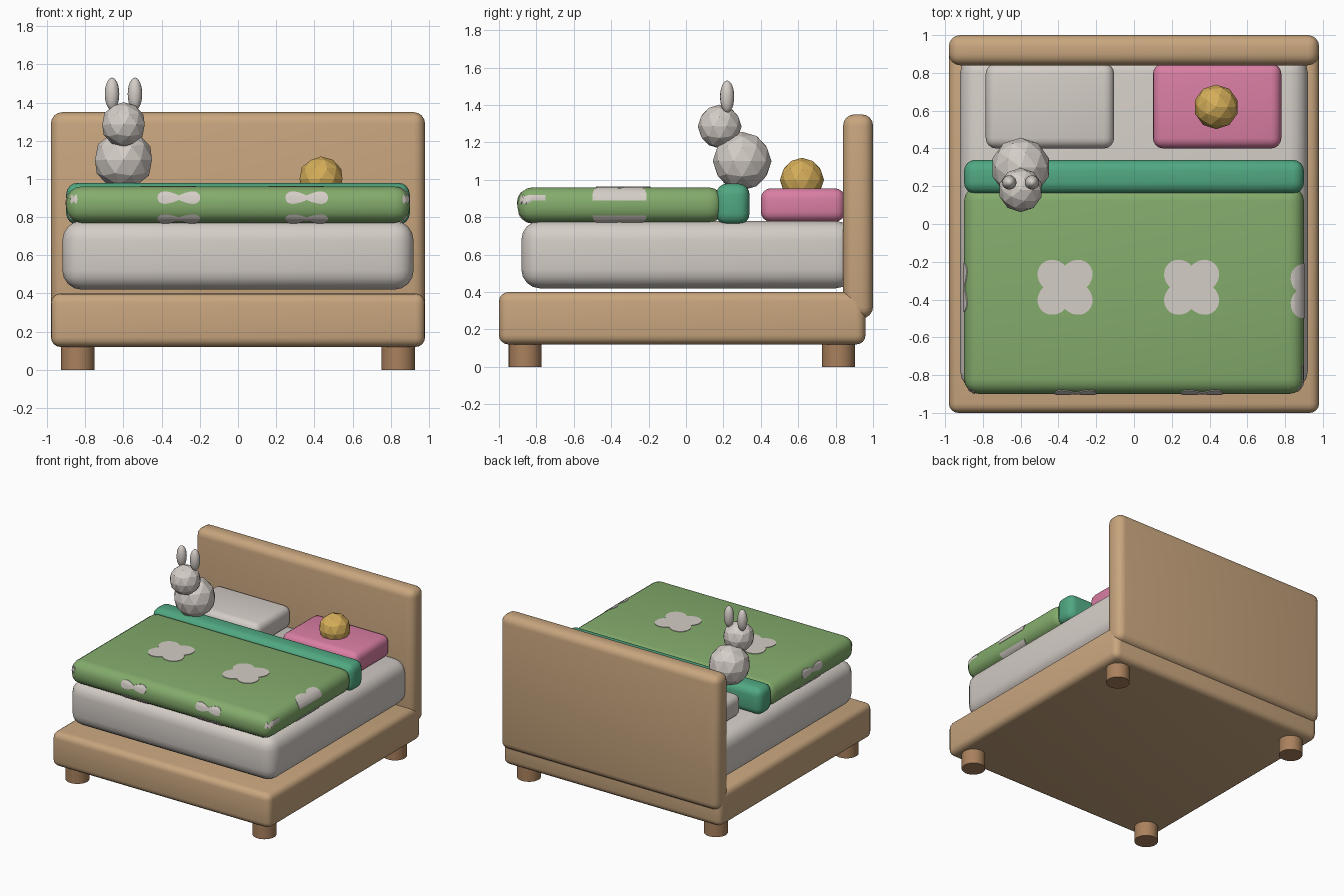
import bpy, bmesh
from math import sin, cos, pi, radians
from mathutils import Matrix

if "Cube" in bpy.data.objects:
    bpy.data.objects.remove(bpy.data.objects["Cube"], do_unlink=True)


def colour(name, r, g, b):
    m = bpy.data.materials.new(name)
    m.use_nodes = True
    m.diffuse_color = (r, g, b, 1)
    bsdf = next(n for n in m.node_tree.nodes if n.type == "BSDF_PRINCIPLED")
    bsdf.inputs["Base Color"].default_value = (r, g, b, 1)
    return m


wood = colour("light wood", 0.58, 0.38, 0.21)
dark_wood = colour("leg wood", 0.40, 0.22, 0.11)
white = colour("warm white", 0.66, 0.61, 0.57)
green = colour("leaf green", 0.23, 0.41, 0.15)
teal = colour("teal green", 0.08, 0.39, 0.22)
pink = colour("pink", 0.70, 0.21, 0.37)
gold = colour("gold", 0.66, 0.42, 0.10)


def finish(name, bm, mat):
    bmesh.ops.recalc_face_normals(bm, faces=bm.faces)
    me = bpy.data.meshes.new(name)
    bm.to_mesh(me)
    bm.free()
    ob = bpy.data.objects.new(name, me)
    bpy.context.collection.objects.link(ob)
    me.materials.append(mat)
    return ob


def smooth(ob):
    bpy.ops.object.select_all(action="DESELECT")
    ob.select_set(True)
    bpy.context.view_layer.objects.active = ob
    bpy.ops.object.shade_smooth_by_angle(angle=radians(40))
    return ob


def soft_box(name, mat, xs, ys, zs, bevel, grow=0.0, segments=4):
    """Rounded box spanning the given ranges."""
    bm = bmesh.new()
    bmesh.ops.create_cube(bm, size=1)
    for v in bm.verts:
        for i, (lo, hi) in enumerate((xs, ys, zs)):
            v.co[i] = hi + grow if v.co[i] > 0 else lo - grow
    bmesh.ops.bevel(bm, geom=bm.edges[:], offset=bevel + grow, segments=segments,
                    profile=0.5, affect="EDGES", clamp_overlap=True)
    return smooth(finish(name, bm, mat))


def ball(name, mat, centre, radii):
    bm = bmesh.new()
    bmesh.ops.create_icosphere(bm, subdivisions=2, radius=1,
                               matrix=Matrix.Translation(centre) @ Matrix.Diagonal((*radii, 1)))
    return finish(name, bm, mat)


# Bed frame and headboard
soft_box("bed_frame", wood, (-0.98, 0.98), (-1, 0.96), (0.12, 0.40), 0.05)
soft_box("headboard", wood, (-0.98, 0.98), (0.84, 1), (0.26, 1.35), 0.06)

# Legs
for y, end in ((-0.86, "front"), (0.815, "back")):
    for x, side in ((0.84, "left"), (-0.84, "right")):
        bm = bmesh.new()
        bmesh.ops.create_cone(bm, cap_ends=True, segments=32, radius1=0.088, radius2=0.088,
                              depth=0.2, matrix=Matrix.Translation((x, y, 0.1)))
        smooth(finish(f"{end}_{side}_leg", bm, dark_wood))

# Bedding
soft_box("mattress", white, (-0.92, 0.92), (-0.88, 0.9), (0.42, 0.78), 0.1)
soft_box("blanket_fold", teal, (-0.9, 0.9), (0.16, 0.34), (0.76, 0.98), 0.06)
soft_box("plain_pillow", white, (-0.785, -0.105), (0.4, 0.85), (0.775, 0.955), 0.055)
soft_box("pink_pillow", pink, (0.1, 0.78), (0.4, 0.85), (0.775, 0.955), 0.055)
span = dict(xs=(-0.9, 0.9), ys=(-0.9, 0.2), zs=(0.77, 0.96), bevel=0.08)
blanket = soft_box("blanket", green, **span)

# Flower patches: thin plates cut from a slightly larger blanket
N = 48
ANGLES = [2 * pi * i / N for i in range(N)]
flower = [((0.115 + 0.06 * abs(sin(2 * t))) * cos(t),
           (0.115 + 0.06 * abs(sin(2 * t))) * sin(t)) for t in ANGLES]


def bow(w, h):
    return [(w * cos(t), h * sin(t) * (0.3 + 1.2 * abs(cos(t)))) for t in ANGLES]


def patch(name, outline, place, depth):
    """Extrude the outline along the local z of place and keep the skin it covers."""
    bm = bmesh.new()
    face = bm.faces.new([bm.verts.new((u, v, 0)) for u, v in outline])
    top = bmesh.ops.extrude_face_region(bm, geom=[face])["geom"]
    for v in top:
        if isinstance(v, bmesh.types.BMVert):
            v.co.z += depth
    bm.transform(place)
    cutter = finish("patch_cutter", bm, white)
    cutter.hide_render = True
    plate = soft_box(name, white, grow=0.004, **span)
    for op, other in (("INTERSECT", cutter), ("DIFFERENCE", blanket)):
        mod = plate.modifiers.new(op, "BOOLEAN")
        mod.operation, mod.object, mod.solver = op, other, "EXACT"
        bpy.ops.object.modifier_apply(modifier=mod.name)
    bpy.data.objects.remove(cutter, do_unlink=True)


at = Matrix.Translation
to_front = Matrix.Rotation(pi / 2, 4, "X")
to_side = Matrix.Rotation(pi / 2, 4, "Z") @ to_front
for i, x in enumerate((-0.365, 0.305)):
    patch(f"top_flower_{i}", flower, at((x, -0.335, 0.9)), 0.2)
    for z, h in ((0.902, 0.04), (0.79, 0.03)):
        patch(f"front_flower_{i}", bow(0.112, h), at((x + 0.055, -0.75, z)) @ to_front, 0.3)
patch("left_flower", flower, at((0.975, -0.355, 0.89)), 0.2)
patch("left_lower_flower", flower, at((0.975, -0.355, 0.74)), 0.07)
patch("right_flower", bow(0.13, 0.04), at((-1, -0.335, 0.895)) @ to_side, 0.2)
patch("right_lower_flower", bow(0.13, 0.03), at((-1, -0.335, 0.79)) @ to_side, 0.2)
for x in (-0.86, 0.88):
    patch("corner_petal", bow(0.018, 0.03), at((x, -0.75, 0.895)) @ to_front, 0.3)

# Ball on the pillow
ball("pillow_ball", gold, (0.435, 0.62, 1.0), (0.118,) * 3)

# Toy rabbit
ball("rabbit_body", white, (-0.6, 0.3, 1.1), (0.157,) * 3)
ball("rabbit_head", white, (-0.6, 0.18, 1.285), (0.117,) * 3)
for x, side in ((-0.54, "left"), (-0.66, "right")):
    bm = bmesh.new()
    bmesh.ops.create_uvsphere(bm, u_segments=16, v_segments=12, radius=1,
                              matrix=at((x, 0.22, 1.445)) @ Matrix.Diagonal((0.038, 0.038, 0.086, 1)))
    smooth(finish(f"rabbit_{side}_ear", bm, white))
